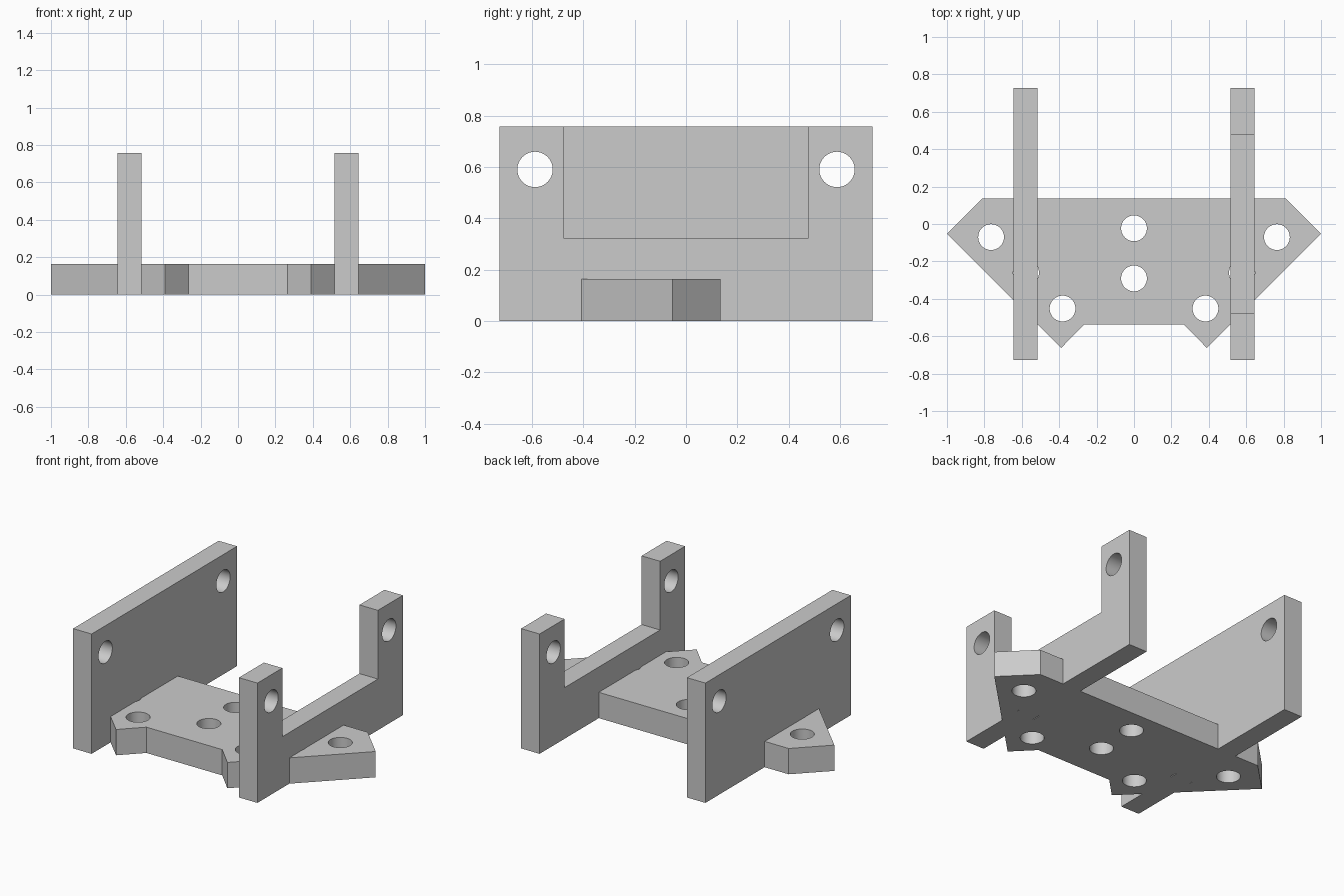
import bpy, bmesh, math
from mathutils import Matrix

cube = bpy.data.objects.get("Cube")
if cube:
    bpy.data.objects.remove(cube, do_unlink=True)

grey = bpy.data.materials.new("plain grey")
grey.use_nodes = True
colour = (0.6, 0.6, 0.6, 1)
grey.diffuse_color = colour
grey.node_tree.nodes["Principled BSDF"].inputs["Base Color"].default_value = colour

HEIGHT, BASE_T = 0.757, 0.163
WALL_IN, WALL_OUT, WALL_Y = 0.515, 0.644, 0.726
HOLE_R = 0.069


def add_object(name, bm):
    bmesh.ops.recalc_face_normals(bm, faces=bm.faces)
    mesh = bpy.data.meshes.new(name)
    bm.to_mesh(mesh)
    bm.free()
    mesh.materials.append(grey)
    obj = bpy.data.objects.new(name, mesh)
    bpy.context.collection.objects.link(obj)
    return obj


def prism(name, outline, vector):
    """Extrude a closed 3D outline along a vector."""
    bm = bmesh.new()
    face = bm.faces.new([bm.verts.new(p) for p in outline])
    new = bmesh.ops.extrude_face_region(bm, geom=[face])["geom"]
    verts = [v for v in new if isinstance(v, bmesh.types.BMVert)]
    bmesh.ops.translate(bm, verts=verts, vec=vector)
    return add_object(name, bm)


def drill(centre, radius, axis):
    """Cylinder cutter along x or z."""
    bm = bmesh.new()
    bmesh.ops.create_cone(bm, cap_ends=True, segments=48, radius1=radius,
                          radius2=radius, depth=0.5)
    turn = Matrix.Rotation(math.pi / 2, 4, "Y") if axis == "x" else Matrix()
    bm.transform(Matrix.Translation(centre) @ turn)
    return add_object("drill", bm)


def combine(target, tool, operation):
    mod = target.modifiers.new("combine", "BOOLEAN")
    mod.operation, mod.solver, mod.object = operation, "EXACT", tool
    bpy.ops.object.select_all(action="DESELECT")
    bpy.context.view_layer.objects.active = target
    target.select_set(True)
    bpy.ops.object.modifier_apply(modifier=mod.name)
    bpy.data.objects.remove(tool, do_unlink=True)


# Base plate with pointed sides and two front tabs
half = [(0.265, -0.536), (0.389, -0.662), (1, -0.053), (0.812, 0.135)]
outline = half + [(-x, y) for x, y in reversed(half)]
bracket = prism("mounting_bracket", [(x, y, 0) for x, y in outline], (0, 0, BASE_T))

# Screw holes through the base
holes = [(0, -0.023), (0, -0.291)]
for side in (-1, 1):
    holes += [(side * 0.764, -0.07), (side * 0.382, -0.452), (side * 0.577, -0.26)]
for x, y in holes:
    combine(bracket, drill((x, y, BASE_T / 2), HOLE_R, "z"), "DIFFERENCE")

# Right wall is full, left wall has a deep notch between two posts
full = [(-WALL_Y, 0), (WALL_Y, 0), (WALL_Y, HEIGHT), (-WALL_Y, HEIGHT)]
notch = [(0.477, HEIGHT), (0.477, 0.323), (-0.477, 0.323), (-0.477, HEIGHT)]
notched = full[:3] + notch + full[3:]
for name, shape, x in (("right_wall", full, -WALL_OUT), ("left_wall", notched, WALL_IN)):
    wall = prism(name, [(x, y, z) for y, z in shape], (WALL_OUT - WALL_IN, 0, 0))
    bores = [(-0.588, HOLE_R), (0.588, HOLE_R)]
    if name == "right_wall":
        bores.append((0.21, 0.135))
    for y, radius in bores:
        combine(wall, drill((x + 0.06, y, 0.59), radius, "x"), "DIFFERENCE")
    combine(bracket, wall, "UNION")

# Smooth bores, sharp corners
bpy.ops.object.select_all(action="DESELECT")
bracket.select_set(True)
bpy.context.view_layer.objects.active = bracket
bpy.ops.object.shade_smooth_by_angle(angle=math.radians(30))
